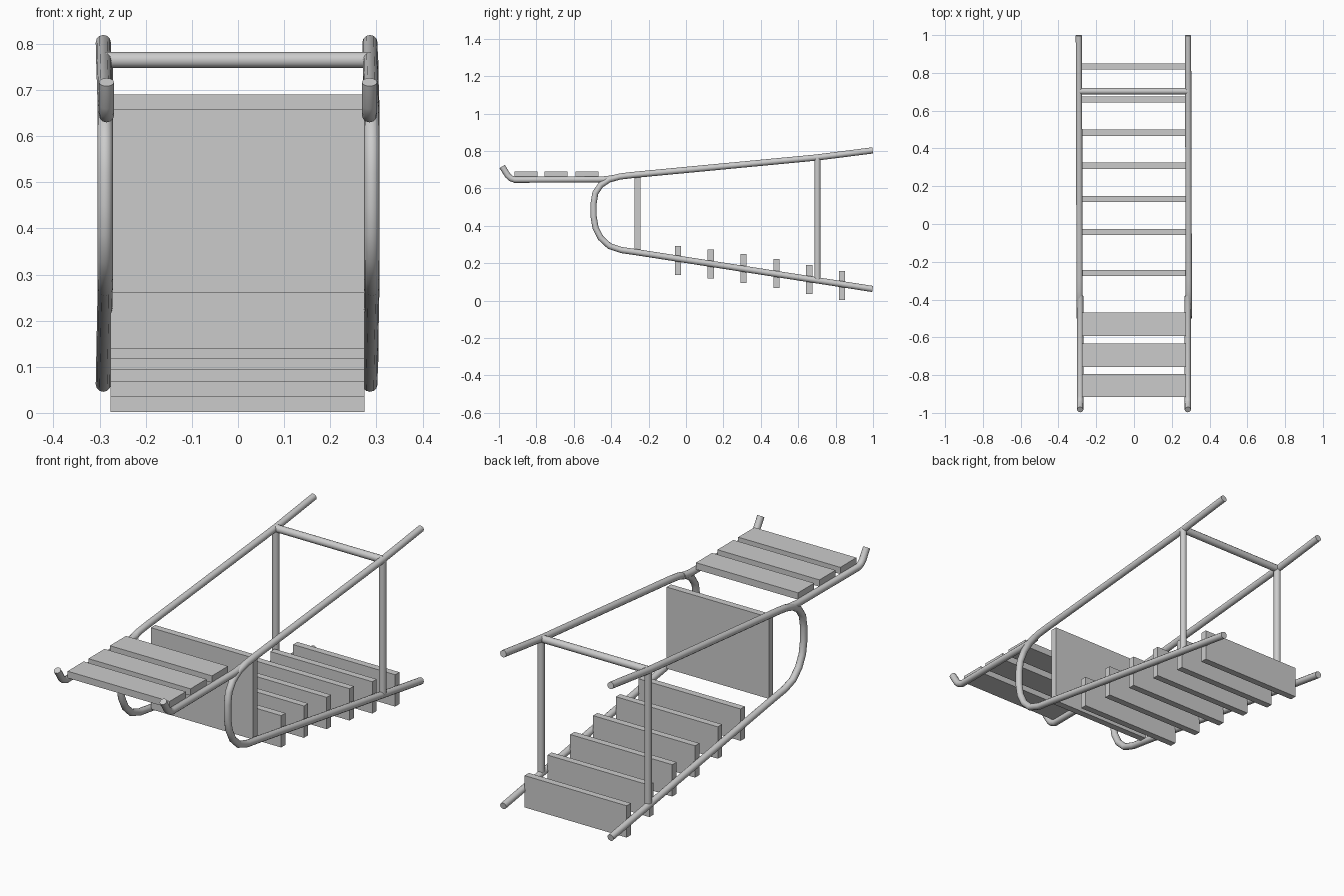
import bpy
import math

if "Cube" in bpy.data.objects:
    bpy.data.objects.remove(bpy.data.objects["Cube"])


def box(name, x0, x1, y0, y1, z0, z1):
    bpy.ops.mesh.primitive_cube_add(size=1, location=((x0 + x1) / 2, (y0 + y1) / 2, (z0 + z1) / 2))
    ob = bpy.context.object
    ob.name = name
    ob.scale = (x1 - x0, y1 - y0, z1 - z0)
    bpy.ops.object.transform_apply(location=False, rotation=False, scale=True)
    return ob


def tube(name, points, radius):
    cu = bpy.data.curves.new(name, 'CURVE')
    cu.dimensions = '3D'
    cu.bevel_depth = radius
    cu.bevel_resolution = 4
    cu.use_fill_caps = True
    sp = cu.splines.new('POLY')
    sp.points.add(len(points) - 1)
    for p, co in zip(sp.points, points):
        p.co = (*co, 1)
    ob = bpy.data.objects.new(name, cu)
    bpy.context.collection.objects.link(ob)
    bpy.ops.object.select_all(action='DESELECT')
    ob.select_set(True)
    bpy.context.view_layer.objects.active = ob
    bpy.ops.object.convert(target='MESH')
    bpy.ops.object.shade_smooth_by_angle(angle=math.radians(40))
    return bpy.context.object


# Side profiles as (y, z)
loop = [(0.998, 0.803), (0.7, 0.765), (-0.29, 0.671), (-0.355, 0.663), (-0.41, 0.648),
        (-0.455, 0.619), (-0.485, 0.575), (-0.494, 0.52), (-0.494, 0.45), (-0.484, 0.39),
        (-0.456, 0.335), (-0.41, 0.292), (-0.345, 0.27), (-0.26, 0.258), (0.998, 0.062)]
seat_rail = [(-0.38, 0.655), (-0.44, 0.648), (-0.915, 0.646), (-0.937, 0.654),
             (-0.953, 0.669), (-0.983, 0.717)]

# Side rails, seat rails and posts
for side, sx in (("left", -1), ("right", 1)):
    x_front = -0.288 if sx < 0 else 0.29
    tube(side + "_side_rail", [(x_front - 0.004 * max(y + 0.3, 0) / 1.3, y, z) for y, z in loop], 0.0165)
    tube(side + "_seat_rail", [(sx * 0.285, y, z) for y, z in seat_rail], 0.0165)
    tube(side + "_post", [(sx * 0.288, 0.703, 0.11), (sx * 0.288, 0.703, 0.765)], 0.0165)

# Cross bar between the posts
tube("cross_bar", [(-0.288, 0.703, 0.765), (0.288, 0.703, 0.765)], 0.0175)

X0, X1 = -0.276, 0.274

# Seat slats
for i, y in enumerate((-0.855, -0.695, -0.53)):
    box(f"seat_slat_{i + 1}", X0, X1, y - 0.062, y + 0.062, 0.657, 0.69)

# Upright panel
box("upright_panel", X0, X1, -0.276, -0.243, 0.26, 0.657)

# Lower slats set across the bottom rails
bottoms = (0.138, 0.118, 0.093, 0.068, 0.035, 0.002)
for i, z in enumerate(bottoms):
    y = -0.043 + 0.1755 * i
    box(f"lower_slat_{i + 1}", X0, X1, y - 0.0165, y + 0.0165, z, z + 0.155)
